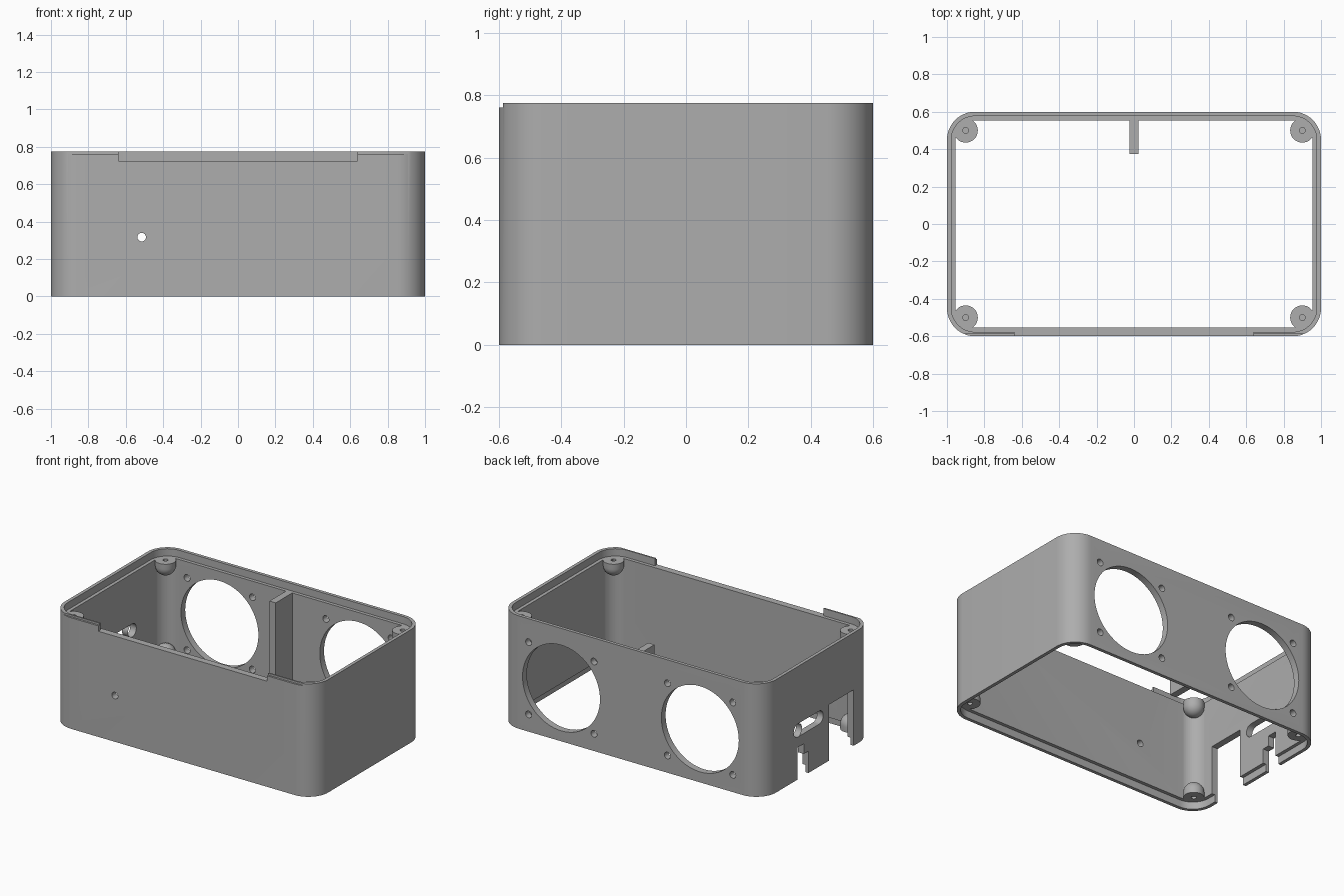
import bpy, bmesh, math
from mathutils import Matrix, Vector

cube = bpy.data.objects.get("Cube")
if cube:
    bpy.data.objects.remove(cube)

H = 0.775        # height
WALL = 0.046     # wall thickness
STEP = 0.05      # depth of the rebates for the two lids

grey = bpy.data.materials.new("plain_grey")
grey.use_nodes = True
colour = (0.42, 0.42, 0.42, 1)
grey.diffuse_color = colour
grey.node_tree.nodes["Principled BSDF"].inputs["Base Color"].default_value = colour


def finish(name, bm):
    bmesh.ops.recalc_face_normals(bm, faces=bm.faces)
    mesh = bpy.data.meshes.new(name)
    bm.to_mesh(mesh)
    bm.free()
    mesh.materials.append(grey)
    ob = bpy.data.objects.new(name, mesh)
    bpy.context.collection.objects.link(ob)
    return ob


def rounded_block(name, inset, z0, z1, steps=12):
    """Rounded rectangle of the case footprint, inset and extruded."""
    bm = bmesh.new()
    r = 0.15 - inset
    ring = []
    for k, (sx, sy) in enumerate([(1, 1), (-1, 1), (-1, -1), (1, -1)]):
        for i in range(steps + 1):
            a = math.pi / 2 * (k + i / steps)
            ring.append(bm.verts.new((sx * 0.85 + r * math.cos(a),
                                      sy * 0.45 + r * math.sin(a), z0)))
    face = bm.faces.new(ring)
    new = bmesh.ops.extrude_face_region(bm, geom=[face])["geom"]
    bmesh.ops.translate(bm, vec=(0, 0, z1 - z0),
                        verts=[v for v in new if isinstance(v, bmesh.types.BMVert)])
    return finish(name, bm)


def box(name, x, y, z):
    bm = bmesh.new()
    lo, hi = Vector((x[0], y[0], z[0])), Vector((x[1], y[1], z[1]))
    bmesh.ops.create_cube(bm, size=1, matrix=Matrix.Translation((lo + hi) / 2)
                          @ Matrix.Diagonal((*(hi - lo), 1)))
    return finish(name, bm)


def rod(name, centre, radius, length, axis="Z", sides=24):
    bm = bmesh.new()
    turn = {"Z": Matrix(), "Y": Matrix.Rotation(math.pi / 2, 4, "X"),
            "X": Matrix.Rotation(math.pi / 2, 4, "Y")}[axis]
    bmesh.ops.create_cone(bm, cap_ends=True, segments=sides, radius1=radius,
                          radius2=radius, depth=length,
                          matrix=Matrix.Translation(centre) @ turn)
    return finish(name, bm)


def boss(name, x, y, z, up):
    """Short post with a domed end; the flat end lies at z."""
    r, straight, rings, sides = 0.065, 0.035, 8, 32
    bm = bmesh.new()
    profile = [(0, 0), (r, 0)]
    for i in range(rings + 1):
        a = math.pi / 2 * i / rings
        profile.append((r * math.cos(a) if i < rings else 0, straight + r * math.sin(a)))
    verts = [bm.verts.new((x + px, y, z + up * pz)) for px, pz in profile]
    edges = [bm.edges.new(pair) for pair in zip(verts, verts[1:])]
    bmesh.ops.spin(bm, geom=verts + edges, cent=(x, y, z), axis=(0, 0, 1),
                   angle=2 * math.pi, steps=sides)
    bmesh.ops.remove_doubles(bm, verts=bm.verts, dist=1e-5)
    return finish(name, bm)


def combine(target, tool, operation="DIFFERENCE"):
    mod = target.modifiers.new("cut", "BOOLEAN")
    mod.operation, mod.solver, mod.object = operation, "EXACT", tool
    bpy.context.view_layer.objects.active = target
    bpy.ops.object.modifier_apply(modifier=mod.name)
    bpy.data.objects.remove(tool)


# Hollow case, open above and below
case = rounded_block("case", 0, 0, H)
combine(case, rounded_block("cavity", WALL, -0.1, H + 0.1))

# Corner bosses and the divider rib
for sx in (-1, 1):
    for sy in (-1, 1):
        combine(case, boss("top_boss", sx * 0.9, sy * 0.5, H - STEP, -1), "UNION")
        combine(case, boss("bottom_boss", sx * 0.9, sy * 0.5, STEP, 1), "UNION")
combine(case, box("divider", (-0.024, 0.024), (0.375, 0.575), (STEP, H - STEP)), "UNION")

# Lid rebates
combine(case, rounded_block("bottom_rebate", WALL / 2, -0.1, STEP))
combine(case, rounded_block("top_rebate", WALL / 2, H - STEP, H + 0.1))

# Screw holes in the bosses
for sx in (-1, 1):
    for sy in (-1, 1):
        for z in (STEP, H - STEP):
            combine(case, rod("boss_hole", (sx * 0.9, sy * 0.5, z), 0.016, 0.12, sides=16))

# Front opening, outer lip step and small front hole
combine(case, box("front_recess", (-0.64, 0.64), (-0.7, -0.5), (H - STEP, H + 0.1)))
combine(case, box("lip_step", (-0.95, 0.95), (-0.7, -0.587), (0.762, H + 0.1)))
combine(case, rod("front_hole", (-0.515, -0.58, 0.317), 0.023, 0.2, "Y"))

# Two fan openings in the back, each with four screw holes
FAN_Z = 0.366
for fx in (-0.527, 0.527):
    combine(case, rod("fan_opening", (fx, 0.58, FAN_Z), 0.294, 0.2, "Y", 64))
    for dx in (-0.248, 0.248):
        for dz in (-0.248, 0.248):
            combine(case, rod("fan_screw_hole", (fx + dx, 0.58, FAN_Z + dz),
                              0.023, 0.2, "Y"))

# Connector openings in the -x wall
side = (-1.1, -0.93)
combine(case, box("large_port", side, (-0.39, -0.12), (-0.1, 0.384)))
combine(case, box("small_port", side, (0.1, 0.218), (-0.1, 0.15)))
combine(case, box("small_port_top", side, (0.15, 0.218), (0.1, 0.22)))

# Rounded slot
slot_y, slot_z, slot_r, half = 0.1, 0.336, 0.045, 0.115
slot = box("slot", side, (slot_y - half, slot_y + half), (slot_z - slot_r, slot_z + slot_r))
for s in (-1, 1):
    combine(slot, rod("slot_end", (sum(side) / 2, slot_y + s * half, slot_z),
                      slot_r, side[1] - side[0], "X"), "UNION")
combine(case, slot)

# Smooth curves, sharp edges
bpy.ops.object.select_all(action="DESELECT")
case.select_set(True)
bpy.context.view_layer.objects.active = case
bpy.ops.object.shade_smooth_by_angle(angle=math.radians(30))
